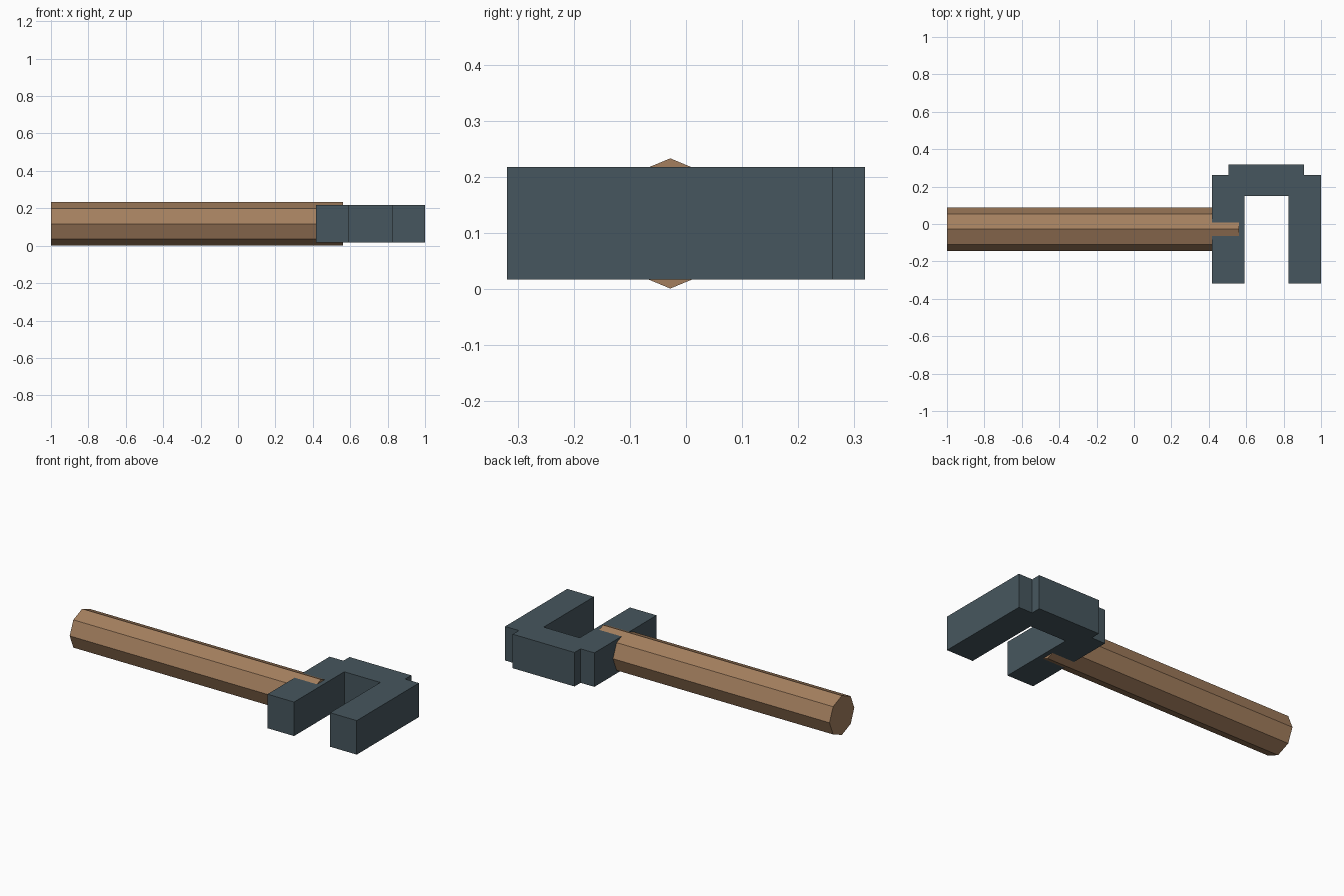
import bpy, bmesh, math
from mathutils import Vector

if "Cube" in bpy.data.objects:
    bpy.data.objects.remove(bpy.data.objects["Cube"])


def material(name, rgb):
    m = bpy.data.materials.new(name)
    m.diffuse_color = (*rgb, 1)
    m.use_nodes = True
    m.node_tree.nodes["Principled BSDF"].inputs["Base Color"].default_value = m.diffuse_color
    return m


def prism(name, outline, axis, mat):
    """Extrude a closed flat outline along axis into a solid."""
    bm = bmesh.new()
    face = bm.faces.new([bm.verts.new(p) for p in outline])
    ext = bmesh.ops.extrude_face_region(bm, geom=[face], use_keep_orig=True)
    verts = [v for v in ext["geom"] if isinstance(v, bmesh.types.BMVert)]
    bmesh.ops.translate(bm, verts=verts, vec=Vector(axis))
    bmesh.ops.recalc_face_normals(bm, faces=bm.faces)
    mesh = bpy.data.meshes.new(name)
    bm.to_mesh(mesh)
    bm.free()
    mesh.materials.append(mat)
    obj = bpy.data.objects.new(name, mesh)
    bpy.context.collection.objects.link(obj)
    return obj


wood = material("brown wood", (0.37, 0.212, 0.112))
steel = material("slate metal", (0.062, 0.094, 0.112))

# Octagonal handle with a corner pointing up
R, CY, CZ = 0.116, -0.028, 0.117
octagon = [(-1.0, CY + R * math.sin(i * math.pi / 4), CZ + R * math.cos(i * math.pi / 4))
           for i in range(8)]
prism("handle", octagon, (1.562, 0, 0), wood)

# Fork head: half outline, mirrored about its centre line
CX, Z0, HEIGHT = 0.708, 0.017, 0.201
half = [(0.118, 0.15), (0.118, -0.319), (0.292, -0.319),
        (0.292, 0.262), (0.202, 0.262), (0.202, 0.319)]
outline = [(CX + x, y, Z0) for x, y in half] + [(CX - x, y, Z0) for x, y in reversed(half)]
prism("fork_head", outline, (0, 0, HEIGHT), steel)
